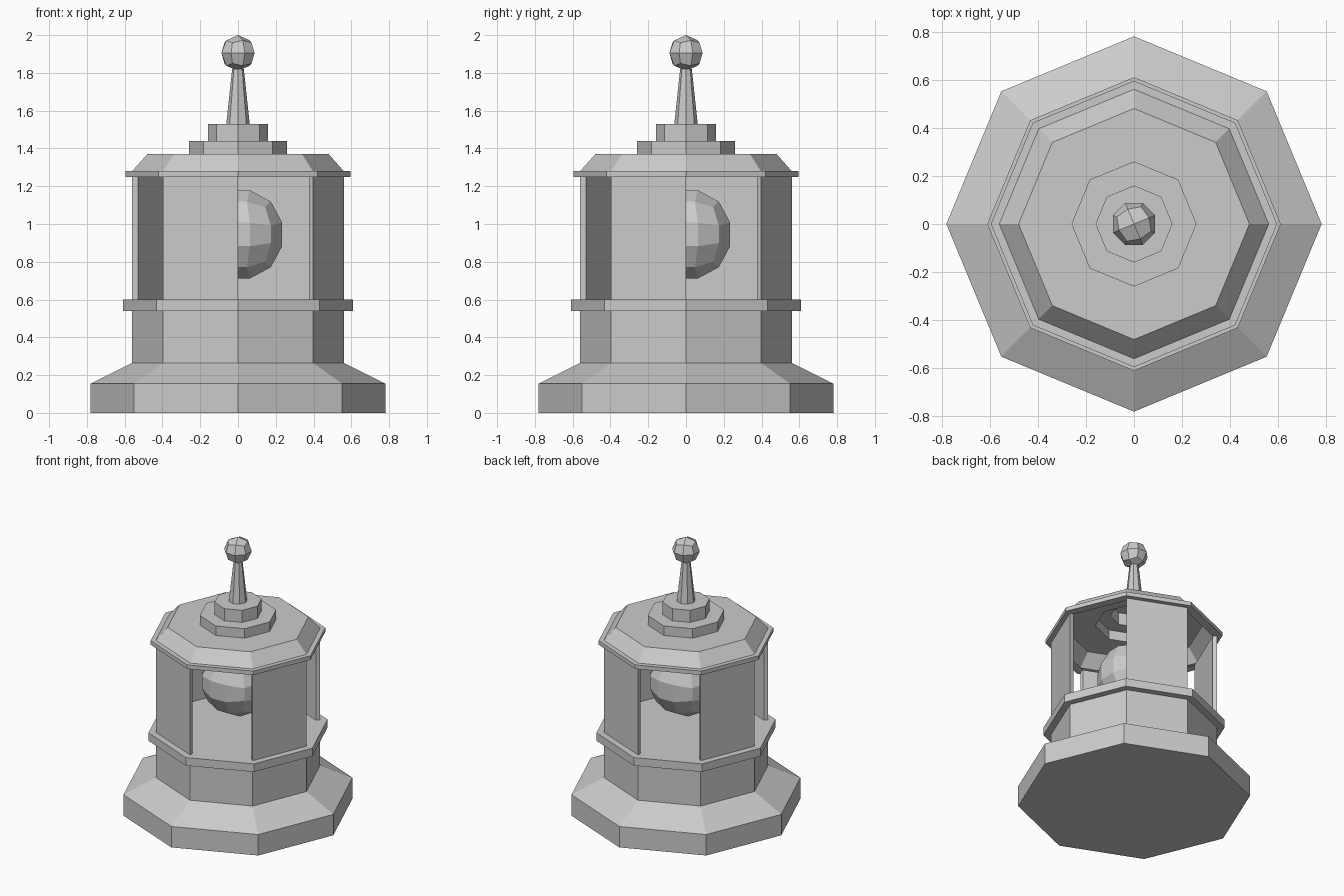
import bpy, bmesh
from math import cos, sin, tan, pi
from mathutils import Matrix, Vector

if "Cube" in bpy.data.objects:
    bpy.data.objects.remove(bpy.data.objects["Cube"])

SIDES = 8


def finish(bm, name):
    bmesh.ops.recalc_face_normals(bm, faces=bm.faces[:])
    me = bpy.data.meshes.new(name)
    bm.to_mesh(me)
    bm.free()
    ob = bpy.data.objects.new(name, me)
    bpy.context.collection.objects.link(ob)
    return ob


def octagon(bm, r, z):
    return [bm.verts.new((r * cos(2 * pi * i / SIDES), r * sin(2 * pi * i / SIDES), z))
            for i in range(SIDES)]


def lathe(name, profile, cap_start=False, cap_end=False):
    """Sweep an (r, z) profile around an octagon."""
    bm = bmesh.new()
    rings = [octagon(bm, r, z) for r, z in profile]
    for a, b in zip(rings, rings[1:]):
        for i in range(SIDES):
            j = (i + 1) % SIDES
            bm.faces.new((a[i], a[j], b[j], b[i]))
    if cap_start:
        bm.faces.new(rings[0][::-1])
    if cap_end:
        bm.faces.new(rings[-1])
    return finish(bm, name)


def quad_ball(name, radius, z, cuts, turn=0):
    """Cube subdivided evenly and inflated to a sphere."""
    bm = bmesh.new()
    bmesh.ops.create_cube(bm, size=2)
    bmesh.ops.subdivide_edges(bm, edges=bm.edges[:], cuts=cuts, use_grid_fill=True)
    for v in bm.verts:
        v.co = Vector([tan(c * pi / 4) for c in v.co]).normalized() * radius
    bmesh.ops.transform(bm, verts=bm.verts[:],
                        matrix=Matrix.Translation((0, 0, z)) @ Matrix.Rotation(turn, 4, 'Z'))
    return finish(bm, name)


# Stepped base with flat chamber floor
lathe("base", [(0.78, 0), (0.78, 0.155), (0.56, 0.265), (0.56, 0.54),
               (0.61, 0.54), (0.61, 0.60)], cap_start=True, cap_end=True)

# Wall panels on every other side
bm = bmesh.new()
rings = [octagon(bm, r, z) for r, z in [(0.56, 0.6), (0.56, 1.25), (0.53, 1.25), (0.53, 0.6)]]
for i in range(1, SIDES, 2):
    j = (i + 1) % SIDES
    for k in range(4):
        a, b = rings[k], rings[(k + 1) % 4]
        bm.faces.new((a[i], a[j], b[j], b[i]))
    bm.faces.new([r[i] for r in rings])
    bm.faces.new([r[j] for r in rings][::-1])
finish(bm, "wall_panels")

# Hollow roof shell rising through two steps into the spire
lathe("roof_and_spire", [(0.53, 1.25), (0.595, 1.25), (0.595, 1.28), (0.56, 1.28),
                         (0.48, 1.37), (0.26, 1.37), (0.26, 1.44), (0.16, 1.44),
                         (0.16, 1.53), (0.062, 1.53), (0.031, 1.82)], cap_end=True)

# Floating globe inside the chamber, and the ball on the spire
quad_ball("inner_globe", 0.25, 0.945, 2)
quad_ball("finial_ball", 0.095, 1.905, 1, pi / 8)
